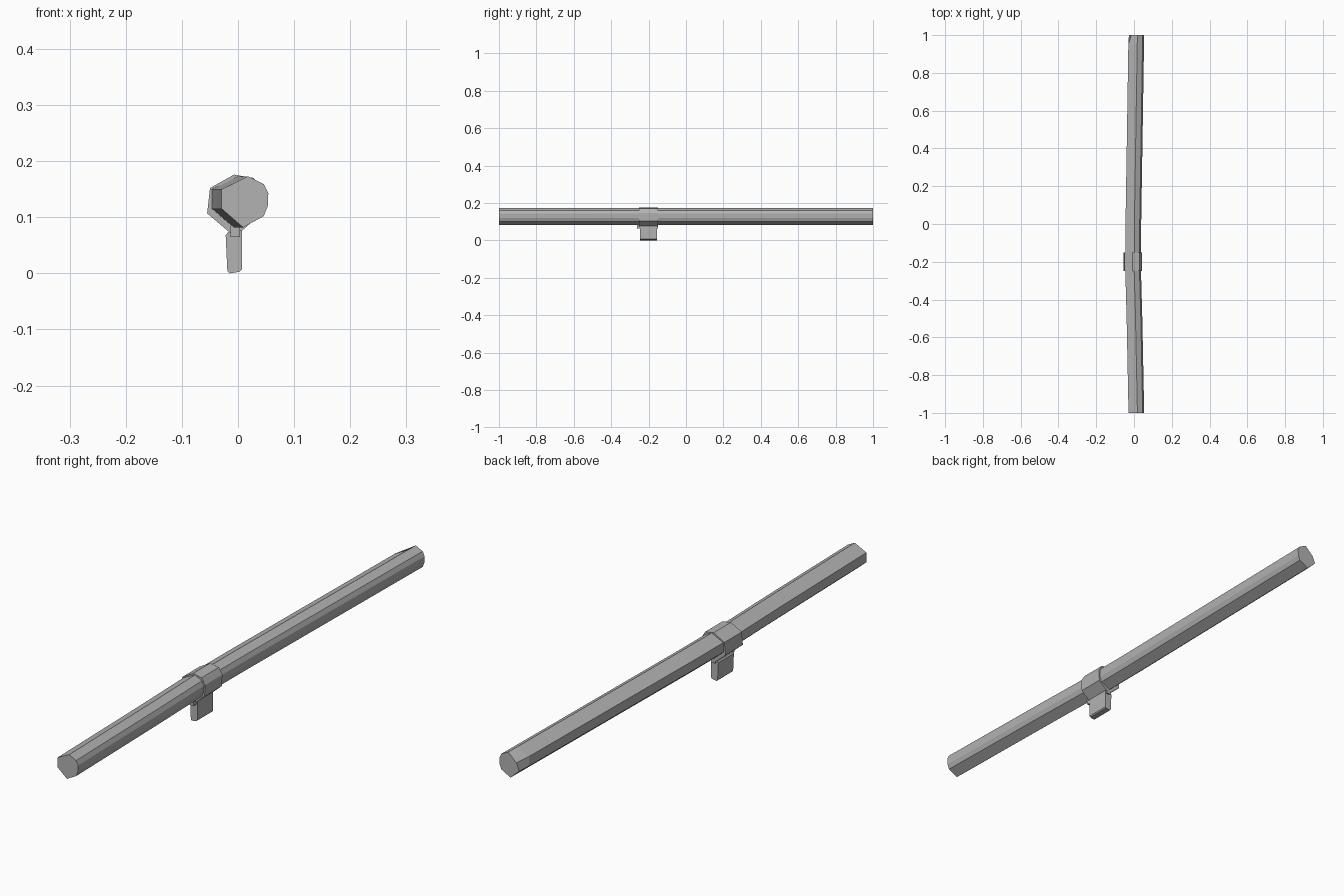
import bpy

if "Cube" in bpy.data.objects:
    bpy.data.objects.remove(bpy.data.objects["Cube"], do_unlink=True)

grey = bpy.data.materials.new("plain grey")
grey.use_nodes = True
grey.diffuse_color = (0.45, 0.45, 0.45, 1)
grey.node_tree.nodes["Principled BSDF"].inputs["Base Color"].default_value = (0.45, 0.45, 0.45, 1)


def loft(name, sections):
    """Flat-faced solid joining matching rings of points, capped at both ends."""
    n = len(sections[0])
    verts = [p for ring in sections for p in ring]
    faces = [tuple(range(n)), tuple(reversed(range(len(verts) - n, len(verts))))]
    for s in range(len(sections) - 1):
        a, b = s * n, (s + 1) * n
        for i in range(n):
            j = (i + 1) % n
            faces.append((a + i, b + i, b + j, a + j))
    mesh = bpy.data.meshes.new(name)
    mesh.from_pydata(verts, [], faces)
    mesh.materials.append(grey)
    mesh.validate()
    obj = bpy.data.objects.new(name, mesh)
    bpy.context.collection.objects.link(obj)
    # Make every face point outwards
    import bmesh
    bm = bmesh.new()
    bm.from_mesh(mesh)
    bmesh.ops.recalc_face_normals(bm, faces=bm.faces)
    bm.to_mesh(mesh)
    bm.free()
    return obj


def ring(profile, y, dx=0.0):
    return [(x + dx, y, z) for x, z in profile]


# Long faceted rod, bowed slightly sideways
rod = [(0.018, 0.173), (0.046, 0.159), (0.054, 0.143), (0.053, 0.12),
       (0.046, 0.102), (0.009, 0.082), (-0.029, 0.115), (-0.029, 0.15)]
bow = [(-1, 0), (-0.5, -0.01), (-0.25, -0.017), (0, -0.016), (0.5, -0.008), (0.95, -0.001)]
sections = [ring(rod, y, dx) for y, dx in bow]
# Chipped corner at the back end
chipped = rod[:-2] + [(-0.027, 0.115), (-0.015, 0.142)]
sections.append(ring(chipped, 1))
loft("rod", sections)

# Collar clamped around the rod
collar = [(-0.007, 0.176), (0.028, 0.17), (0.042, 0.147), (0.04, 0.105),
          (0.007, 0.076), (-0.015, 0.073), (-0.055, 0.107), (-0.05, 0.152)]
loft("collar", [ring(collar, -0.25), ring(collar, -0.15)])

# Post hanging below the collar, with a narrow neck
post = [(-0.022, 0.068), (-0.018, 0.073), (0.007, 0.079), (0.007, 0.007),
        (0.003, 0.003), (-0.015, 0), (-0.019, 0.004)]
loft("post", [ring(post, -0.245), ring(post, -0.155)])
neck = [(-0.013, 0.065), (0.004, 0.065), (0.004, 0.085), (-0.013, 0.085)]
loft("neck", [ring(neck, -0.262), ring(neck, -0.15)])
